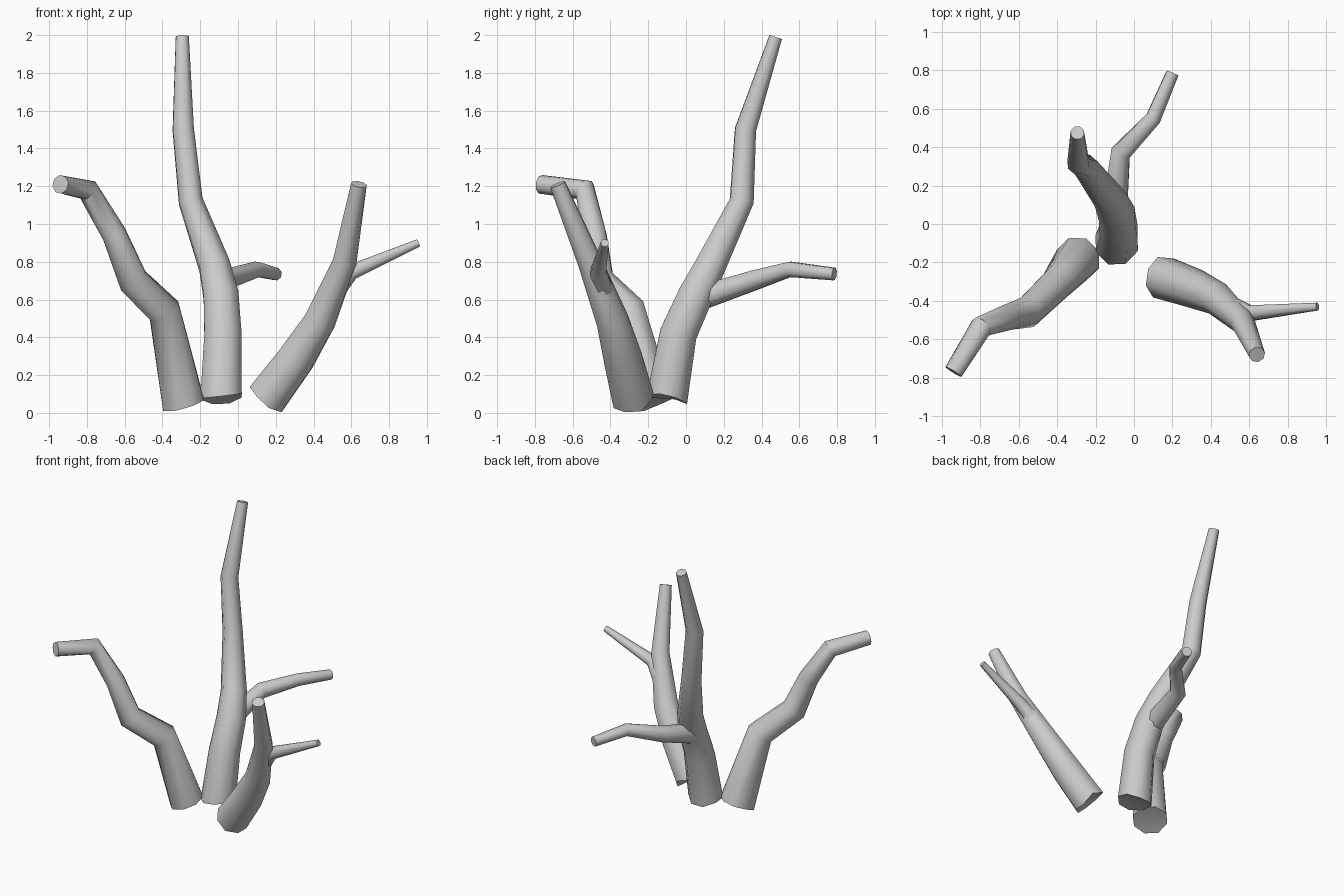
import bpy, bmesh, math, random
from mathutils import Vector

if "Cube" in bpy.data.objects:
    bpy.data.objects.remove(bpy.data.objects["Cube"])
random.seed(4)

GREY = (0.6, 0.6, 0.6, 1)
bark = bpy.data.materials.new("plain grey bark")
bark.use_nodes = True
bark.diffuse_color = GREY
bark.node_tree.nodes["Principled BSDF"].inputs["Base Color"].default_value = GREY


def limb(name, path, sides=8, ragged=0.0):
    """Tapered tube through (x, y, z, radius) points with dished, ragged root end."""
    pts = [Vector(p[:3]) for p in path]
    dirs = [(b - a).normalized() for a, b in zip(pts, pts[1:])]
    tangents = [dirs[0]] + [(a + b).normalized() for a, b in zip(dirs, dirs[1:])] + [dirs[-1]]
    bm = bmesh.new()
    rings = []
    side = tangents[0].orthogonal().normalized()
    for i, (c, t) in enumerate(zip(pts, tangents)):
        side = (side - t * side.dot(t)).normalized()
        up = t.cross(side)
        ring = []
        for k in range(sides):
            a = math.tau * (k + 0.5) / sides
            v = c + (side * math.cos(a) + up * math.sin(a)) * path[i][3]
            if i == 0:
                v += t * random.uniform(-ragged, ragged)
            ring.append(bm.verts.new(v))
        rings.append(ring)
    for lo, hi in zip(rings, rings[1:]):
        for k in range(sides):
            n = (k + 1) % sides
            bm.faces.new((lo[k], lo[n], hi[n], hi[k]))
    # Root end dished inwards, tip cut flat
    hub = bm.verts.new(pts[0] + tangents[0] * ragged)
    for k in range(sides):
        bm.faces.new((rings[0][(k + 1) % sides], rings[0][k], hub))
    bm.faces.new(rings[-1])
    mesh = bpy.data.meshes.new(name)
    bm.to_mesh(mesh)
    bm.free()
    mesh.materials.append(bark)
    ob = bpy.data.objects.new(name, mesh)
    bpy.context.collection.objects.link(ob)
    bpy.ops.object.select_all(action="DESELECT")
    ob.select_set(True)
    bpy.context.view_layer.objects.active = ob
    bpy.ops.object.shade_smooth_by_angle(angle=math.radians(50))
    return ob


# Tall rear trunk and its side branch
limb("tall_trunk", [
    (-0.09, -0.10, 0.08, 0.118), (-0.08, -0.04, 0.42, 0.106), (-0.09, 0.05, 0.62, 0.1),
    (-0.125, 0.13, 0.78, 0.088), (-0.25, 0.295, 1.12, 0.068), (-0.29, 0.315, 1.5, 0.06),
    (-0.295, 0.475, 1.99, 0.037)], ragged=0.02)
limb("tall_trunk_branch", [
    (-0.1, 0.08, 0.61, 0.07), (-0.07, 0.37, 0.705, 0.056),
    (0.1, 0.55, 0.76, 0.043), (0.2, 0.785, 0.735, 0.035)])

# Crooked trunk on the right
limb("right_trunk", [
    (-0.29, -0.18, 0.05, 0.12), (-0.39, -0.30, 0.54, 0.092), (-0.555, -0.46, 0.70, 0.084),
    (-0.655, -0.485, 0.945, 0.068), (-0.795, -0.535, 1.18, 0.06),
    (-0.94, -0.77, 1.21, 0.05)], ragged=0.012)

# Leaning trunk on the left with a thin twig
limb("left_trunk", [
    (0.15, -0.28, 0.075, 0.115), (0.31, -0.335, 0.29, 0.105), (0.435, -0.39, 0.49, 0.088),
    (0.565, -0.51, 0.80, 0.065), (0.64, -0.68, 1.21, 0.043)], ragged=0.015)
limb("left_trunk_twig", [
    (0.45, -0.41, 0.56, 0.06), (0.60, -0.465, 0.745, 0.045), (0.955, -0.43, 0.90, 0.022)])
